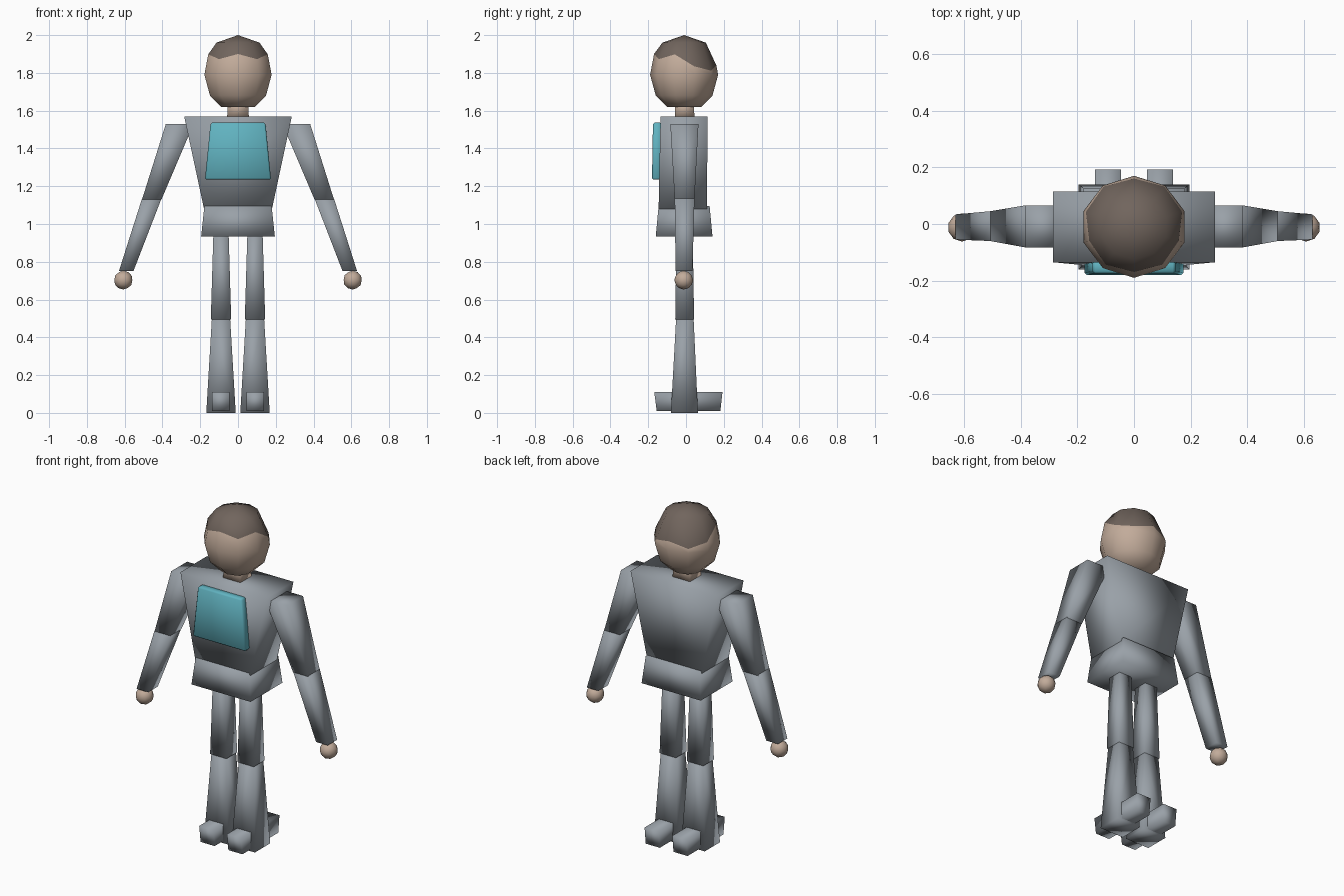
import bpy, bmesh, math

if "Cube" in bpy.data.objects:
    bpy.data.objects.remove(bpy.data.objects["Cube"])


def material(name, rgb):
    m = bpy.data.materials.new(name)
    m.diffuse_color = (*rgb, 1)
    m.use_nodes = True
    m.node_tree.nodes["Principled BSDF"].inputs["Base Color"].default_value = m.diffuse_color
    return m


GREY = material("suit grey", (0.32, 0.355, 0.39))
TEAL = material("panel teal", (0.12, 0.45, 0.53))
SKIN = material("skin", (0.54, 0.41, 0.325))
HAIR = material("hair brown", (0.165, 0.13, 0.11))


def finish(bm, name, *mats, smooth=True):
    bmesh.ops.recalc_face_normals(bm, faces=bm.faces)
    me = bpy.data.meshes.new(name)
    bm.to_mesh(me)
    bm.free()
    for m in mats:
        me.materials.append(m)
    for p in me.polygons:
        p.use_smooth = smooth
    ob = bpy.data.objects.new(name, me)
    bpy.context.collection.objects.link(ob)
    return ob


def block(name, mat, low, high, side=1):
    """Tapered block between two rectangles given as (z, x0, x1, y0, y1)."""
    bm = bmesh.new()
    rings = []
    for z, x0, x1, y0, y1 in (low, high):
        rings.append([bm.verts.new((side * x, y, z))
                      for x, y in ((x0, y0), (x1, y0), (x1, y1), (x0, y1))])
    a, b = rings
    bm.faces.new(a)
    bm.faces.new(b)
    for i in range(4):
        j = (i + 1) % 4
        bm.faces.new((a[i], a[j], b[j], b[i]))
    return finish(bm, name, mat)


# torso, pelvis, neck
block("torso", GREY, (1.08, -0.18, 0.18, -0.145, 0.11), (1.57, -0.285, 0.285, -0.135, 0.115))
block("pelvis", GREY, (0.935, -0.195, 0.195, -0.16, 0.14), (1.095, -0.178, 0.178, -0.145, 0.125))
block("neck", SKIN, (1.56, -0.058, 0.058, -0.06, 0.045), (1.66, -0.052, 0.052, -0.055, 0.04))

# chest panel with softened edges
panel = block("chest_panel", TEAL, (1.235, -0.175, 0.175, -0.18, -0.13),
              (1.537, -0.145, 0.145, -0.175, -0.13))
bev = panel.modifiers.new("bevel", "BEVEL")
bev.width = 0.008
bev.segments = 1

# head: ten-sided lathe with a zigzag hairline ring
N = 10
hairline = [1.90, 1.873, 1.898, 1.835, 1.812, 1.84]   # front to back
bm = bmesh.new()
rings = []
for r, z in ((0.115, 1.96), (None, None), (0.18, 1.79), (0.15, 1.68), (0.09, 1.62)):
    ring = []
    for i in range(N):
        a = math.tau * i / N
        vz = z if z else hairline[min(i, N - i)]
        vr = r if r else 0.18 - 0.19 * (vz - 1.79)
        ring.append(bm.verts.new((1.04 * vr * math.sin(a), -0.01 - vr * math.cos(a), vz)))
    rings.append(ring)
top = bm.verts.new((0, -0.01, 2.0))
for i in range(N):
    j = (i + 1) % N
    bm.faces.new((top, rings[0][i], rings[0][j])).material_index = 1
    for k in range(4):
        f = bm.faces.new((rings[k][i], rings[k][j], rings[k + 1][j], rings[k + 1][i]))
        f.material_index = 1 if k == 0 else 0
bm.faces.new(rings[-1])
finish(bm, "head", SKIN, HAIR)

# limbs, mirrored left and right
for side, tag in ((1, "left"), (-1, "right")):
    block(tag + "_upper_arm", GREY, (1.13, 0.405, 0.508, -0.06, 0.045),
          (1.53, 0.235, 0.382, -0.083, 0.066), side)
    block(tag + "_forearm", GREY, (0.752, 0.553, 0.63, -0.055, 0.034),
          (1.135, 0.405, 0.508, -0.06, 0.045), side)
    bm = bmesh.new()
    bmesh.ops.create_icosphere(bm, subdivisions=2, radius=0.05)
    bmesh.ops.translate(bm, verts=bm.verts, vec=(side * 0.607, -0.012, 0.703))
    finish(bm, tag + "_hand", SKIN)

    block(tag + "_thigh", GREY, (0.495, 0.036, 0.144, -0.057, 0.043),
          (0.96, 0.05, 0.13, -0.05, 0.035), side)
    block(tag + "_shin", GREY, (0.0, 0.012, 0.168, -0.08, 0.063),
          (0.505, 0.042, 0.138, -0.052, 0.04), side)
    block(tag + "_foot", GREY, (0.01, 0.045, 0.138, -0.155, 0.182),
          (0.11, 0.045, 0.138, -0.168, 0.193), side)
